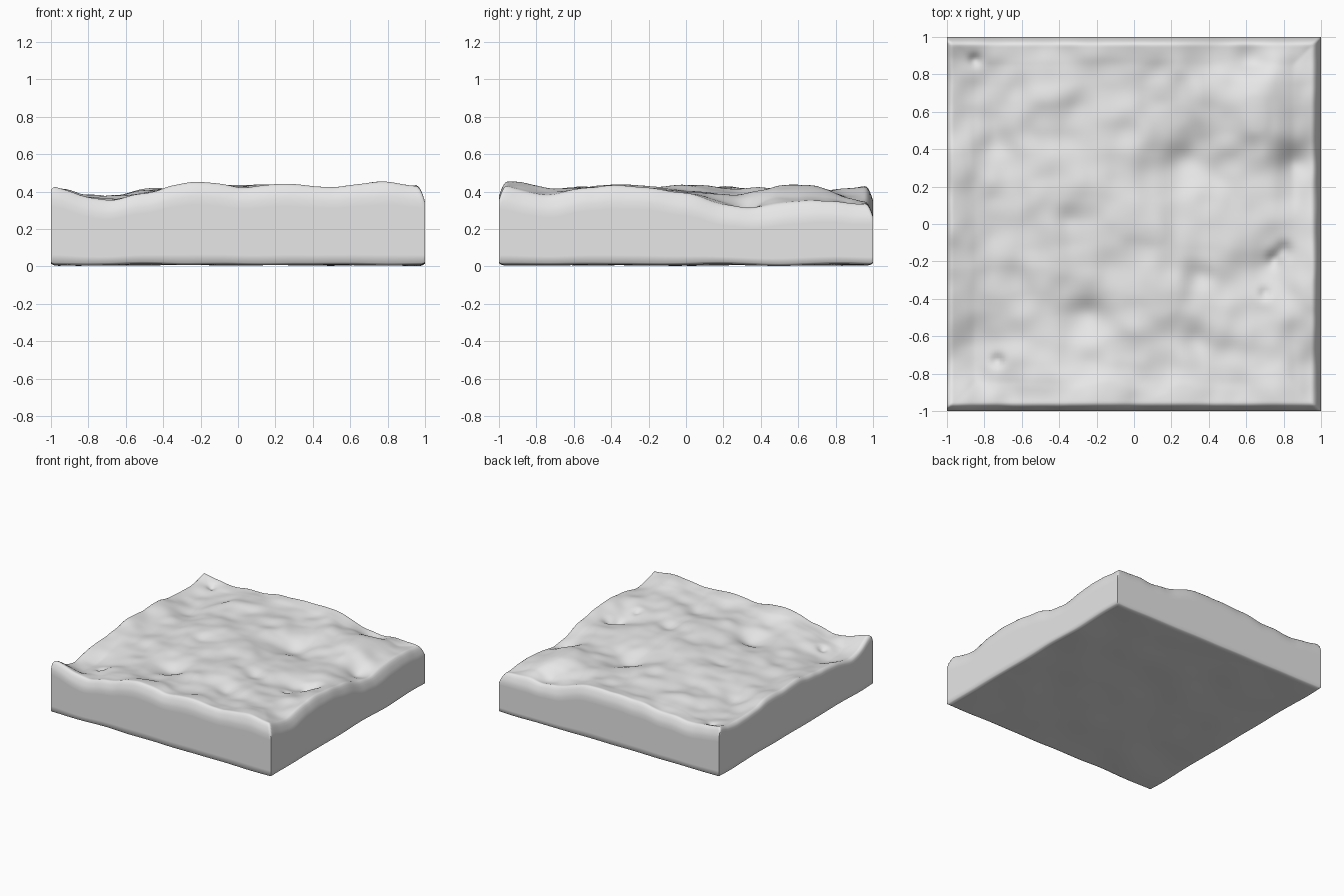
import bpy, bmesh, math
from mathutils import Vector, noise

if "Cube" in bpy.data.objects:
    bpy.data.objects.remove(bpy.data.objects["Cube"])

# Coarse relief in hundredths: rows run back (y=1) to front (y=-1), columns x=-1 to 1
RELIEF = [
    (41, 39, 40, 42, 43, 42, 35, 35, 35),
    (37, 38, 41, 41, 42, 42, 41, 41, 35),
    (40, 38, 40, 41, 42, 40, 41, 42, 34),
    (42, 39, 41, 42, 42, 39, 39, 40, 32),
    (42, 39, 41, 42, 44, 42, 41, 41, 40),
    (40, 39, 40, 41, 42, 42, 41, 39, 44),
    (37, 38, 39, 39, 42, 42, 42, 42, 43),
    (33, 36, 40, 41, 42, 42, 42, 43, 39),
    (45, 37, 40, 46, 43, 45, 43, 46, 44),
]
# Mounds and hollows: x, y, radius, height
BUMPS = [(-.2, .35, .2, .012), (.1, -.4, .17, .015), (.65, .65, .17, .012),
         (-.5, .6, .14, .012), (-.52, .1, .12, .01), (.5, -.1, .14, .01),
         (-.25, -.5, .1, -.025), (.27, .33, .1, -.02), (.33, -.62, .08, -.02),
         (-.33, 0, .08, -.015), (-.8, -.58, .11, -.02), (-.62, .72, .07, -.015),
         (.85, .33, .08, -.02), (.33, -.27, .07, -.015), (.62, .88, .08, -.02),
         (-.73, .42, .08, -.015),
         # small pits
         (-.85, .88, .03, -.015), (.80, -.14, .045, -.025), (.75, -.19, .04, -.025),
         (.70, -.37, .03, -.015), (-.73, -.73, .035, -.02)]


def spline(p, t):
    a, b, c, d = p
    return b + .5 * t * (c - a + t * (2*a - 5*b + 4*c - d + t * (3*(b - c) + d - a)))


def sample(seq, u):
    i = min(int(u), 7)
    return spline([seq[max(0, min(8, i + k))] for k in (-1, 0, 1, 2)], u - i)


def rim(d, width):
    return max(0, 1 - d / width) ** 2


def top_height(x, y):
    z = sample([sample(r, (x + 1) * 4) for r in RELIEF], (1 - y) * 4) / 100
    z += .012 * noise.noise(Vector((x * 4.5, y * 4.5, 3.1)))
    z += .009 * noise.noise(Vector((x * 8, y * 8, 7.7)))
    for px, py, r, h in BUMPS:
        z += h * math.exp(-((x - px)**2 + (y - py)**2) / r**2)
    # the field inside the border lies lower and is more uneven
    inner = min(1, (1 - max(abs(x), abs(y))) / .15)
    z += inner * (.397 + (z - .41) * 1.45 - z)
    if z > .43:  # soften the highest crests
        z = .43 + (z - .43) * .6
    # worn rim, softer on the left
    return z - max(.09 * rim(1 - x, .05), .03 * rim(1 + x, .03),
                   .08 * rim(1 - abs(y), .045))


def bottom_height(x, y):
    z = .008 + .008 * noise.noise(Vector((x * 3, y * 3, 20)))
    return max(0, z) + .012 * rim(1 - max(abs(x), abs(y)), .03)


def sheet(bm, height, n):
    """Grid sheet, denser toward the border; returns its border edges."""
    verts = bmesh.ops.create_grid(bm, x_segments=n, y_segments=n, size=1)["verts"]
    for v in verts:
        x, y = (1.25 * c - .25 * c**3 for c in v.co.xy)
        v.co = (x, y, height(x, y))
    return list({e for v in verts for e in v.link_edges if e.is_boundary})


# Ground slab: rough top, nearly flat base, straight walls
bm = bmesh.new()
border = sheet(bm, top_height, 120) + sheet(bm, bottom_height, 120)
walls = bmesh.ops.bridge_loops(bm, edges=border)
bmesh.ops.subdivide_edges(bm, edges=walls["edges"], cuts=7, use_grid_fill=True)
bmesh.ops.recalc_face_normals(bm, faces=bm.faces)
mesh = bpy.data.meshes.new("ground_slab")
bm.to_mesh(mesh)
bm.free()
slab = bpy.data.objects.new("ground_slab", mesh)
bpy.context.collection.objects.link(slab)

grey = bpy.data.materials.new("light grey stone")
grey.diffuse_color = (.8, .8, .8, 1)
grey.use_nodes = True
grey.node_tree.nodes["Principled BSDF"].inputs["Base Color"].default_value = grey.diffuse_color
mesh.materials.append(grey)

bpy.context.view_layer.objects.active = slab
slab.select_set(True)
bpy.ops.object.shade_smooth_by_angle(angle=math.radians(60))
